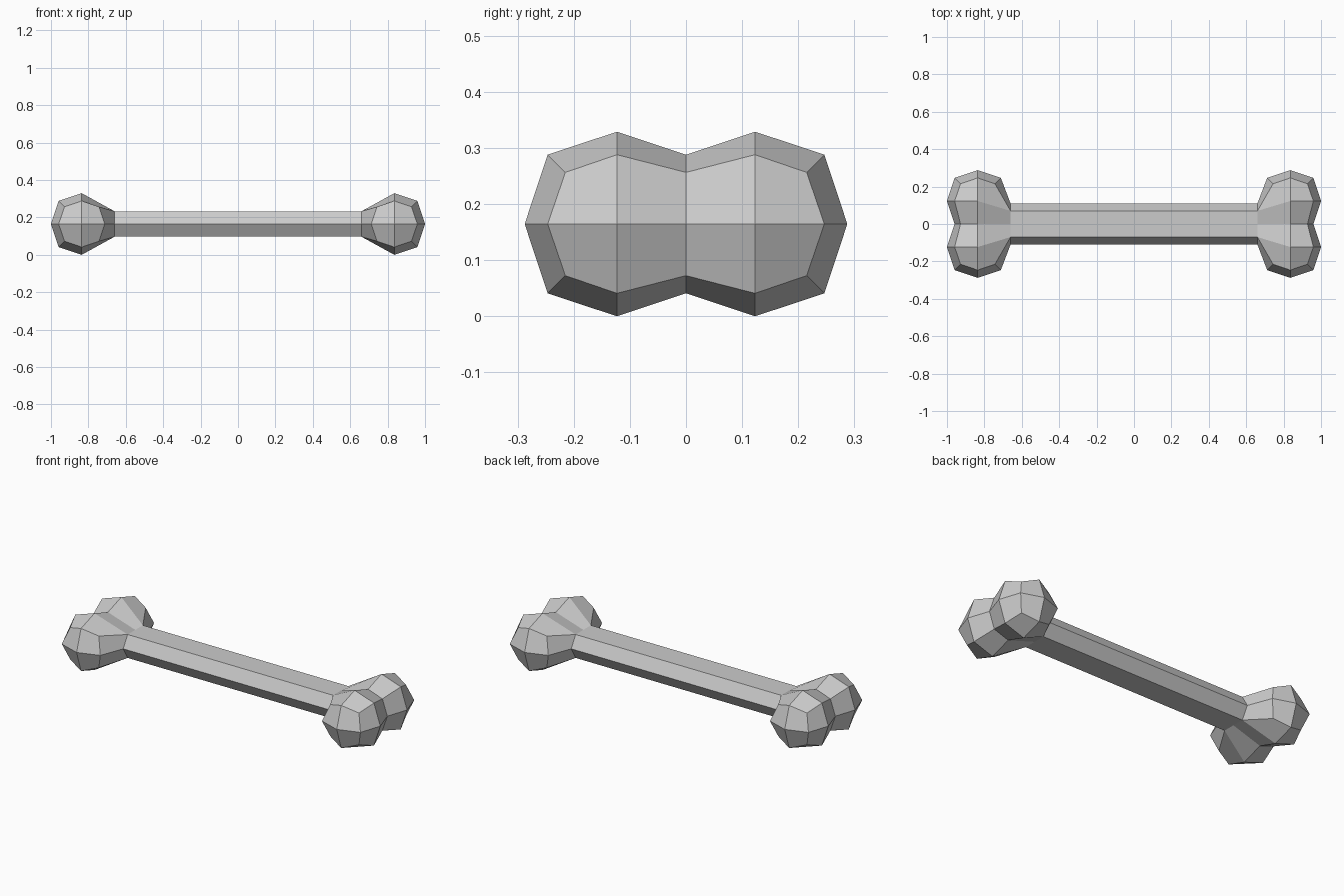
import bpy, bmesh
from mathutils import Vector

if "Cube" in bpy.data.objects:
    bpy.data.objects.remove(bpy.data.objects["Cube"])

CX, CY, CZ = 0.8355, 0.123, 0.1645      # centre of one knob
RADIUS = {1: 0.1645, 2: 0.1235, 3: 0.092}  # offset by number of non-zero axes
NECK = 0.66                              # where the shaft meets the knobs

# one knob: a cube divided once and rounded
bm = bmesh.new()
bmesh.ops.create_cube(bm, size=2)
bmesh.ops.subdivide_edges(bm, edges=bm.edges[:], cuts=1, use_grid_fill=True)

# open the side facing the twin knob, and the hidden inner corner of the neck
gone = []
for f in bm.faces:
    grid = [tuple(round(c) for c in v.co) for v in f.verts]
    if all(g[1] == -1 for g in grid) or (-1, -1, 0) in grid:
        gone.append(f)
bmesh.ops.delete(bm, geom=gone, context='FACES')

# round the knob and pull its inner side in to the shaft outline
neck = set()
for v in bm.verts:
    i, j, k = (round(c) for c in v.co)
    r = RADIUS[abs(i) + abs(j) + abs(k)]
    if i == -1 and j < 1:
        y = 0 if j == -1 else (0.07 if k else 0.11)
        v.co = Vector((NECK, y, CZ + k * 0.068))
        neck.add(v)
    else:
        y = 0 if j == -1 else CY + j * r
        v.co = Vector((CX + i * r, y, CZ + k * r))

# shaft: extrude the open neck to the middle
rim = [e for e in bm.edges if e.is_boundary and e.verts[0] in neck and e.verts[1] in neck]
out = bmesh.ops.extrude_edge_only(bm, edges=rim)
for v in out['geom']:
    if isinstance(v, bmesh.types.BMVert):
        v.co.x = 0
bmesh.ops.recalc_face_normals(bm, faces=bm.faces[:])

mesh = bpy.data.meshes.new("bone")
bm.to_mesh(mesh)
bm.free()
bone = bpy.data.objects.new("bone", mesh)
bpy.context.collection.objects.link(bone)

# mirror the quarter to both ends and both sides
mod = bone.modifiers.new("mirror", 'MIRROR')
mod.use_axis = (True, True, False)
mod.use_clip = True
mod.merge_threshold = 0.001
